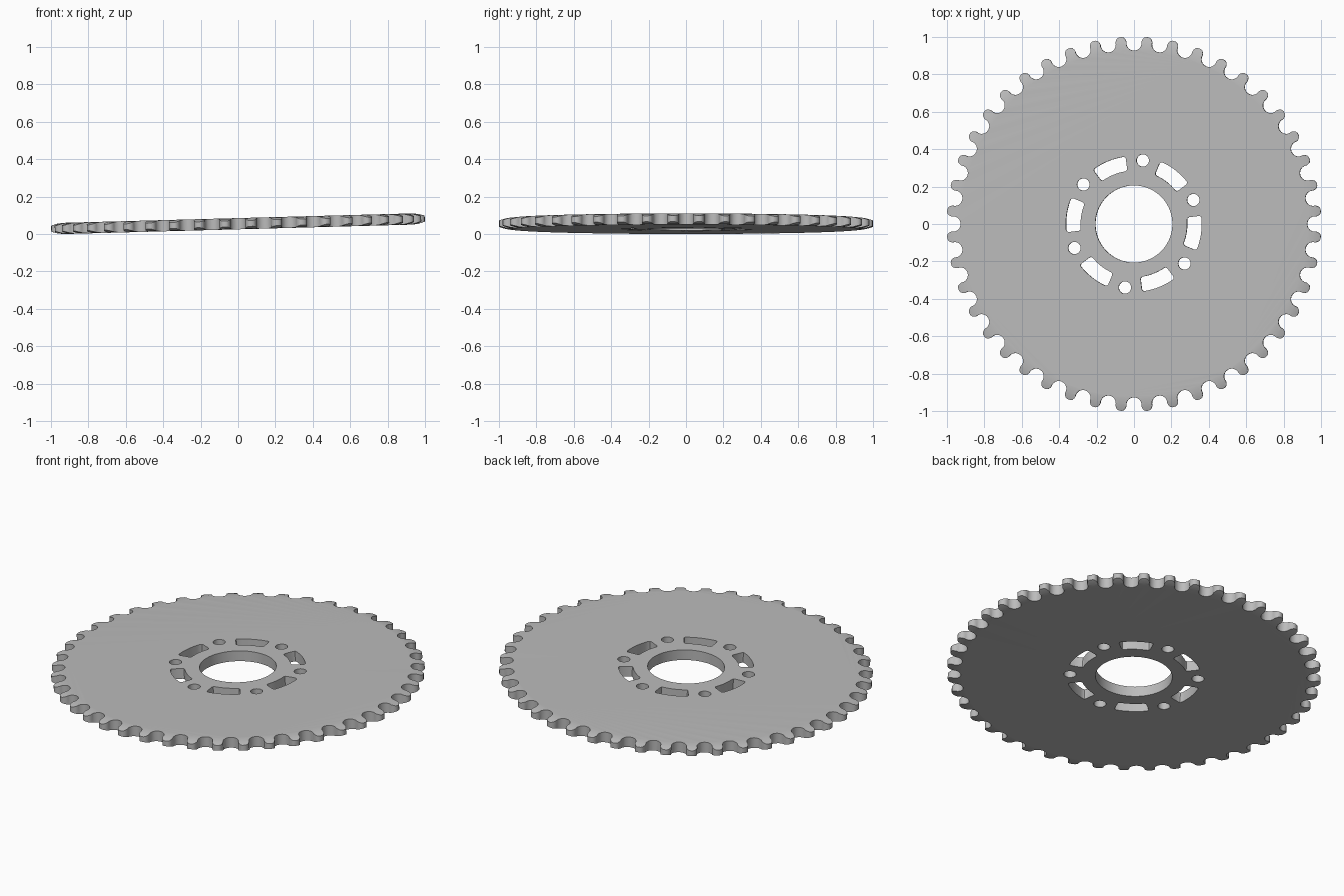
import bpy, bmesh, math
from math import cos, sin, pi, radians

cube = bpy.data.objects.get("Cube")
if cube:
    bpy.data.objects.remove(cube, do_unlink=True)

TEETH = 44
THICK = 0.06
TILT = 0.027

steel = bpy.data.materials.new("plain_grey_steel")
steel.use_nodes = True
steel.diffuse_color = (0.5, 0.5, 0.5, 1)
steel.node_tree.nodes["Principled BSDF"].inputs["Base Color"].default_value = (0.5, 0.5, 0.5, 1)


def polar(r, a):
    return (r * cos(a), r * sin(a))


def add_prism(bm, outline, half=0.2):
    """Closed vertical prism from a counter-clockwise outline."""
    low = [bm.verts.new((x, y, -half)) for x, y in outline]
    high = [bm.verts.new((x, y, half)) for x, y in outline]
    bm.faces.new(low[::-1])
    bm.faces.new(high)
    n = len(outline)
    for i in range(n):
        j = (i + 1) % n
        bm.faces.new((low[i], low[j], high[j], high[i]))


def make_object(name, bm):
    bmesh.ops.recalc_face_normals(bm, faces=bm.faces)
    mesh = bpy.data.meshes.new(name)
    bm.to_mesh(mesh)
    bm.free()
    mesh.materials.append(steel)
    ob = bpy.data.objects.new(name, mesh)
    bpy.context.collection.objects.link(ob)
    return ob


def cut(target, cutter, operation):
    cutter.hide_render = True
    mod = target.modifiers.new(operation.lower(), "BOOLEAN")
    mod.operation = operation
    mod.solver = "EXACT"
    mod.object = cutter
    bpy.ops.object.select_all(action="DESELECT")
    bpy.context.view_layer.objects.active = target
    target.select_set(True)
    bpy.ops.object.modifier_apply(modifier=mod.name)
    bpy.data.objects.remove(cutter, do_unlink=True)


# Disc with rounded-off rim on both sides
bm = bmesh.new()
h = THICK / 2
rim = [(0.93, h), (0.965, h * 0.88), (0.99, h * 0.65), (1.02, h * 0.3)]
profile = rim + [(r, -z) for r, z in reversed(rim)]
STEPS = TEETH * 4
rings = [[bm.verts.new((*polar(r, 2 * pi * i / STEPS), z)) for i in range(STEPS)]
         for r, z in profile]
for a, b in zip(rings, rings[1:]):
    for i in range(STEPS):
        j = (i + 1) % STEPS
        bm.faces.new((a[i], b[i], b[j], a[j]))
bm.faces.new(rings[0])
bm.faces.new(rings[-1][::-1])
sprocket = make_object("sprocket", bm)

# Tooth outline: round roller pocket, sloping flank, rounded tip
pitch = 2 * pi / TEETH
POCKET_R, POCKET = 0.968, 0.041
half_tooth = []
for k in range(7):
    t = radians(100) * k / 6
    r = POCKET_R - POCKET * cos(t)
    half_tooth.append((r, POCKET * sin(t) / r))
half_tooth += [(0.986, pitch / 2 - 0.026), (0.996, pitch / 2 - 0.019),
               (1.001, pitch / 2 - 0.009)]
tooth = [(r, -a) for r, a in reversed(half_tooth[1:])] + half_tooth
outline = [polar(r, a + i * pitch) for i in range(TEETH) for r, a in tooth]
bm = bmesh.new()
add_prism(bm, outline)
cut(sprocket, make_object("tooth_cutter", bm), "INTERSECT")


# Centre bore, six bolt holes and six curved slots
def circle(cx, cy, r, n):
    return [(cx + r * cos(2 * pi * i / n), cy + r * sin(2 * pi * i / n)) for i in range(n)]


def slot(mid, r_in=0.285, r_out=0.363, half=radians(15), corner=0.012):
    pts = []
    for r, side, step in ((r_out, 1, -1), (r_in, -1, 1)):
        ca = corner / r
        arc = [side * (half - ca) * (2 * k / 8 - 1) for k in range(9)]
        soft = 0.3
        inset = r + step * corner
        near = r + step * corner * soft
        pts.append((inset, -side * half))
        pts.append((near, -side * (half - ca * soft)))
        pts += [(r, a) for a in arc]
        pts.append((near, side * (half - ca * soft)))
        pts.append((inset, side * half))
    return [polar(r, mid + a) for r, a in pts]


bm = bmesh.new()
add_prism(bm, circle(0, 0, 0.206, 96))
for k in range(6):
    add_prism(bm, circle(*polar(0.343, radians(22 + 60 * k)), 0.033, 32))
    add_prism(bm, slot(radians(-8 + 60 * k)))
cut(sprocket, make_object("hole_cutter", bm), "DIFFERENCE")

# Slight tilt, resting on the ground
sprocket.rotation_euler.y = -TILT
bpy.context.view_layer.update()
low = min((sprocket.matrix_world @ v.co).z for v in sprocket.data.vertices)
sprocket.location.z = -low
bpy.ops.object.shade_smooth_by_angle(angle=radians(30))
